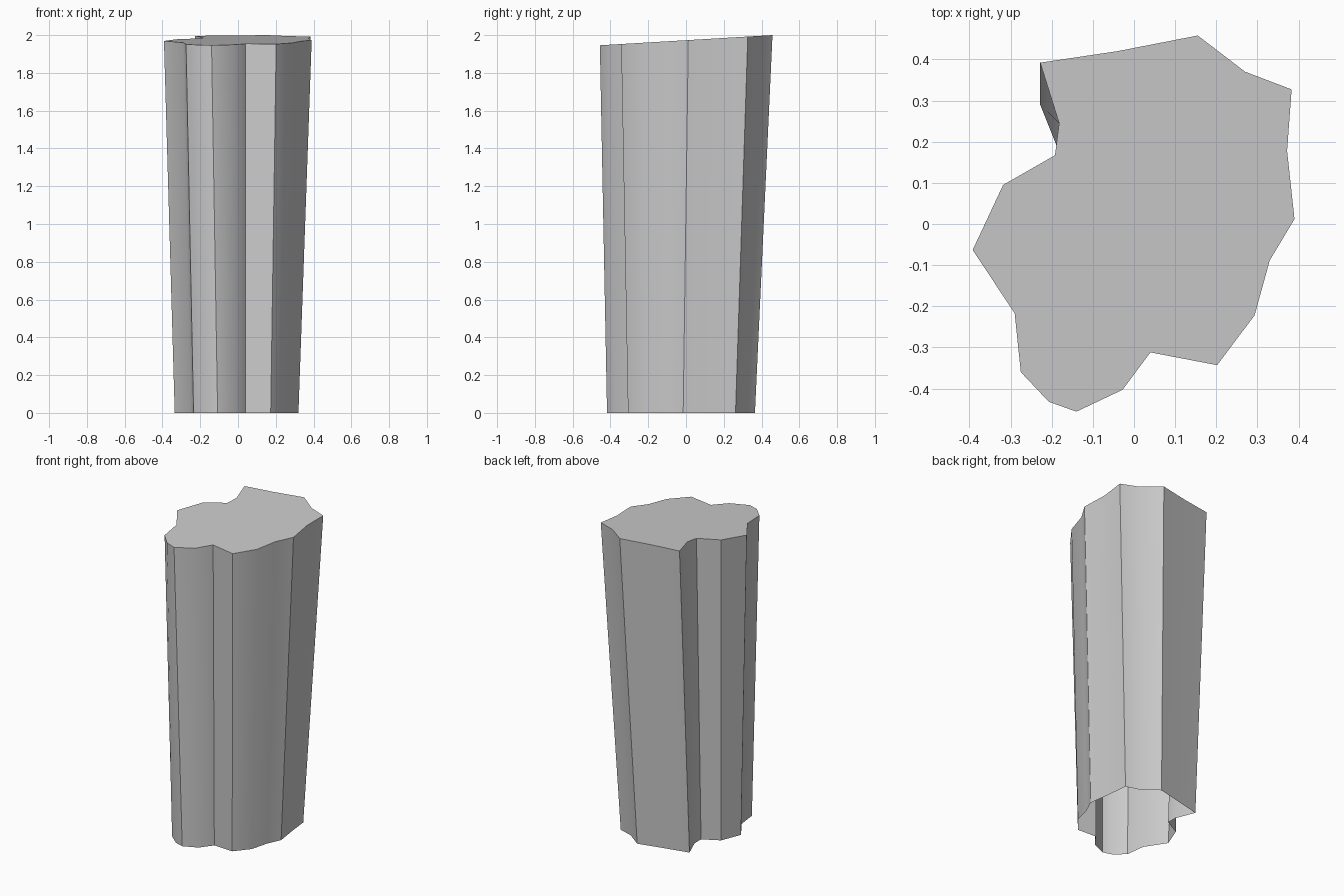
import bpy, bmesh, math

if "Cube" in bpy.data.objects:
    bpy.data.objects.remove(bpy.data.objects["Cube"])

# Rock column outline: top x, top y, bottom x, bottom y for each corner
OUTLINE = [
    (.155, .458, .095, .365), (.27, .37, .195, .29), (.383, .327, .285, .262),
    (.372, .178, .30, .125), (.39, .012, .32, -.015), (.33, -.088, .28, -.10),
    (.293, -.222, .25, -.215), (.202, -.343, .173, -.307), (.04, -.312, .04, -.30),
    (-.028, -.403, -.018, -.378), (-.14, -.456, -.108, -.418), (-.207, -.432, -.165, -.40),
    (-.275, -.36, -.235, -.34), (-.29, -.217, -.25, -.215), (-.392, -.063, -.335, -.085),
    (-.318, .095, -.283, .045), (-.192, .167, -.178, .10), (-.182, .245, -.178, .165),
    (-.228, .392, -.228, .29), (-.04, .42, -.075, .325),
]


def top_z(y):
    # Top slopes gently up towards the back
    return 1.973 + 0.059 * y


bm = bmesh.new()
top = [bm.verts.new((x, y, top_z(y))) for x, y, _, _ in OUTLINE]
bottom = [bm.verts.new((x, y, 0)) for _, _, x, y in OUTLINE]
n = len(OUTLINE)

# Side walls, open underneath
for i in range(n):
    j = (i + 1) % n
    bm.faces.new((top[i], top[j], bottom[j], bottom[i]))

# Sloped cap fanned around a centre point
centre = bm.verts.new((0.03, 0, top_z(0)))
for i in range(n):
    bm.faces.new((top[(i + 1) % n], top[i], centre))

bmesh.ops.recalc_face_normals(bm, faces=bm.faces[:])
if centre.link_faces[0].normal.z < 0:
    bmesh.ops.reverse_faces(bm, faces=bm.faces[:])

mesh = bpy.data.meshes.new("rock_column")
bm.to_mesh(mesh)
bm.free()
column = bpy.data.objects.new("rock_column", mesh)
bpy.context.collection.objects.link(column)

# Smooth shading with sharp ridges
bpy.context.view_layer.objects.active = column
column.select_set(True)
bpy.ops.object.shade_smooth_by_angle(angle=math.radians(30))
